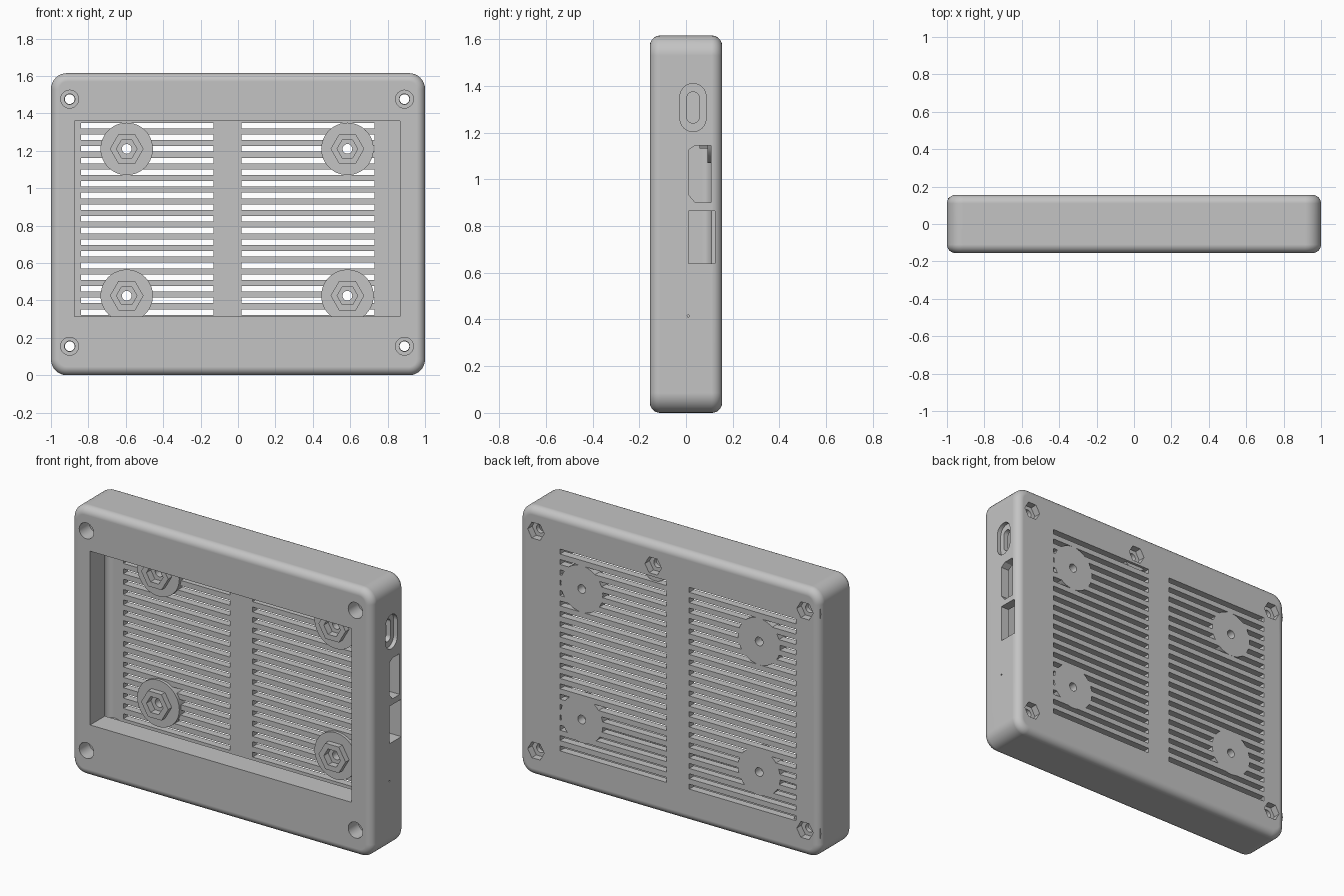
import bpy, bmesh, math

cube = bpy.data.objects.get("Cube")
if cube:
    bpy.data.objects.remove(cube, do_unlink=True)

grey = bpy.data.materials.new("plain grey")
grey.use_nodes = True
COLOUR = (0.55, 0.55, 0.55, 1)
grey.diffuse_color = COLOUR
grey.node_tree.nodes["Principled BSDF"].inputs["Base Color"].default_value = COLOUR


# --- 2D profiles -------------------------------------------------------
def rect(u0, u1, v0, v1):
    return [(u0, v0), (u1, v0), (u1, v1), (u0, v1)]


def ring(u, v, r, n=32):
    return [(u + r * math.cos(i * math.tau / n), v + r * math.sin(i * math.tau / n))
            for i in range(n)]


def stadium(u, v, r, half):
    return [(u + r * math.cos(i * math.pi / 12 + s * math.pi),
             v + (-half if s else half) + r * math.sin(i * math.pi / 12 + s * math.pi))
            for s in (0, 1) for i in range(13)]


# --- solids ------------------------------------------------------------
def prism(bm, profile, lo, hi, axis="y"):
    def place(u, v, w):
        return (u, w, v) if axis == "y" else (w, u, v)
    ends = [[bm.verts.new(place(u, v, w)) for u, v in profile] for w in (lo, hi)]
    bm.faces.new(ends[0])
    bm.faces.new(ends[1][::-1])
    n = len(profile)
    for i in range(n):
        j = (i + 1) % n
        bm.faces.new((ends[0][i], ends[1][i], ends[1][j], ends[0][j]))


def solid(name, parts, corner=0, rim=0, rims=()):
    """Object from prisms; optional rounded corners along y and rounded rims."""
    bm = bmesh.new()
    for part in parts:
        prism(bm, *part)
    if corner:
        edges = [e for e in bm.edges if abs(e.verts[0].co.y - e.verts[1].co.y) > 0.01]
        bmesh.ops.bevel(bm, geom=edges, offset=corner, segments=8,
                        profile=0.5, affect="EDGES")
    for y in rims:
        edges = [e for e in bm.edges if all(abs(v.co.y - y) < 1e-4 for v in e.verts)]
        bmesh.ops.bevel(bm, geom=edges, offset=rim, segments=8,
                        profile=0.5, affect="EDGES")
    bmesh.ops.recalc_face_normals(bm, faces=bm.faces)
    mesh = bpy.data.meshes.new(name)
    bm.to_mesh(mesh)
    bm.free()
    mesh.materials.append(grey)
    obj = bpy.data.objects.new(name, mesh)
    bpy.context.collection.objects.link(obj)
    return obj


def combine(target, tool, operation="DIFFERENCE"):
    mod = target.modifiers.new(operation.title(), "BOOLEAN")
    mod.operation, mod.solver, mod.object = operation, "EXACT", tool
    bpy.context.view_layer.objects.active = target
    bpy.ops.object.modifier_apply(modifier=mod.name)
    bpy.data.objects.remove(tool, do_unlink=True)


HEIGHT, BACK, PLATE = 1.615, 0.155, 0.11
screws = [(x, z) for x in (-0.9, 0.89) for z in (0.155, 1.476)]
nuts = screws + [(0.11, 1.476)]
mounts = [(x, z) for x in (-0.595, 0.585) for z in (0.425, 1.21)]

# Outer body, inner cavity and front window
case = solid("case", [(rect(-1, 1, 0, HEIGHT), -BACK, BACK)], 0.085, 0.045, (-BACK, BACK))
combine(case, solid("cavity", [(rect(-0.945, 0.945, 0.055, 1.56), -0.015, PLATE)],
                    0.05, 0.04, (PLATE,)))
combine(case, solid("window", [(rect(-0.875, 0.865, 0.315, 1.36), -0.3, 0.03)]))

# Two columns of ventilation slots in the back plate
slots = []
for row in range(20):
    z = 0.213 + row * 0.0623
    for left in (-0.84, 0.02):
        slots.append((rect(left, left + 0.71, z - 0.015, z + 0.015), 0.05, 0.3))
combine(case, solid("slots", slots))

# Side ports: charging socket with recess, two connector openings, pinhole
connector = [(0.01, 0.935), (0.04, 0.9), (0.108, 0.9),
             (0.108, 1.145), (0.04, 1.145), (0.01, 1.125)]
combine(case, solid("ports", [
    (stadium(0.03, 1.307, 0.027, 0.04), 0.9, 1.1, "x"),
    (connector, 0.9, 1.1, "x"),
    (rect(0.01, 0.124, 0.64, 0.865), 0.9, 1.1, "x"),
    (ring(0.01, 0.415, 0.005, 8), 0.9, 1.1, "x")]))
combine(case, solid("port_recess", [(stadium(0.03, 1.307, 0.056, 0.047), 0.975, 1.1, "x")]))

# Round mounting pads with raised hex collars, and low bosses behind the nuts
combine(case, solid("pads", [(ring(x, z, 0.14, 48), 0.092, BACK) for x, z in mounts]), "UNION")
combine(case, solid("collars", [(ring(x, z, 0.09, 6), 0.058, 0.13) for x, z in mounts]), "UNION")
combine(case, solid("bosses", [(ring(x, z, 0.095), 0.085, 0.14) for x, z in nuts]), "UNION")

# Hex sockets, screw holes and rear nut pockets
combine(case, solid("sockets", [(ring(x, z, 0.055, 6), 0, 0.1) for x, z in mounts]
                    + [(ring(x, z, 0.055, 6), 0.112, 0.3) for x, z in nuts]))
combine(case, solid("screw_heads", [(ring(x, z, 0.048), -0.3, -0.06) for x, z in screws]))
combine(case, solid("through_holes", [(ring(x, z, 0.026, 24), 0, 0.3) for x, z in mounts + nuts]
                    + [(ring(x, z, 0.028, 24), -0.3, -0.005) for x, z in screws]))

# Smooth rounded edges, crisp cuts
bpy.ops.object.select_all(action="DESELECT")
case.select_set(True)
bpy.context.view_layer.objects.active = case
bpy.ops.object.shade_smooth_by_angle(angle=math.radians(30))
weighted = case.modifiers.new("Flat panel normals", "WEIGHTED_NORMAL")
weighted.keep_sharp = True
